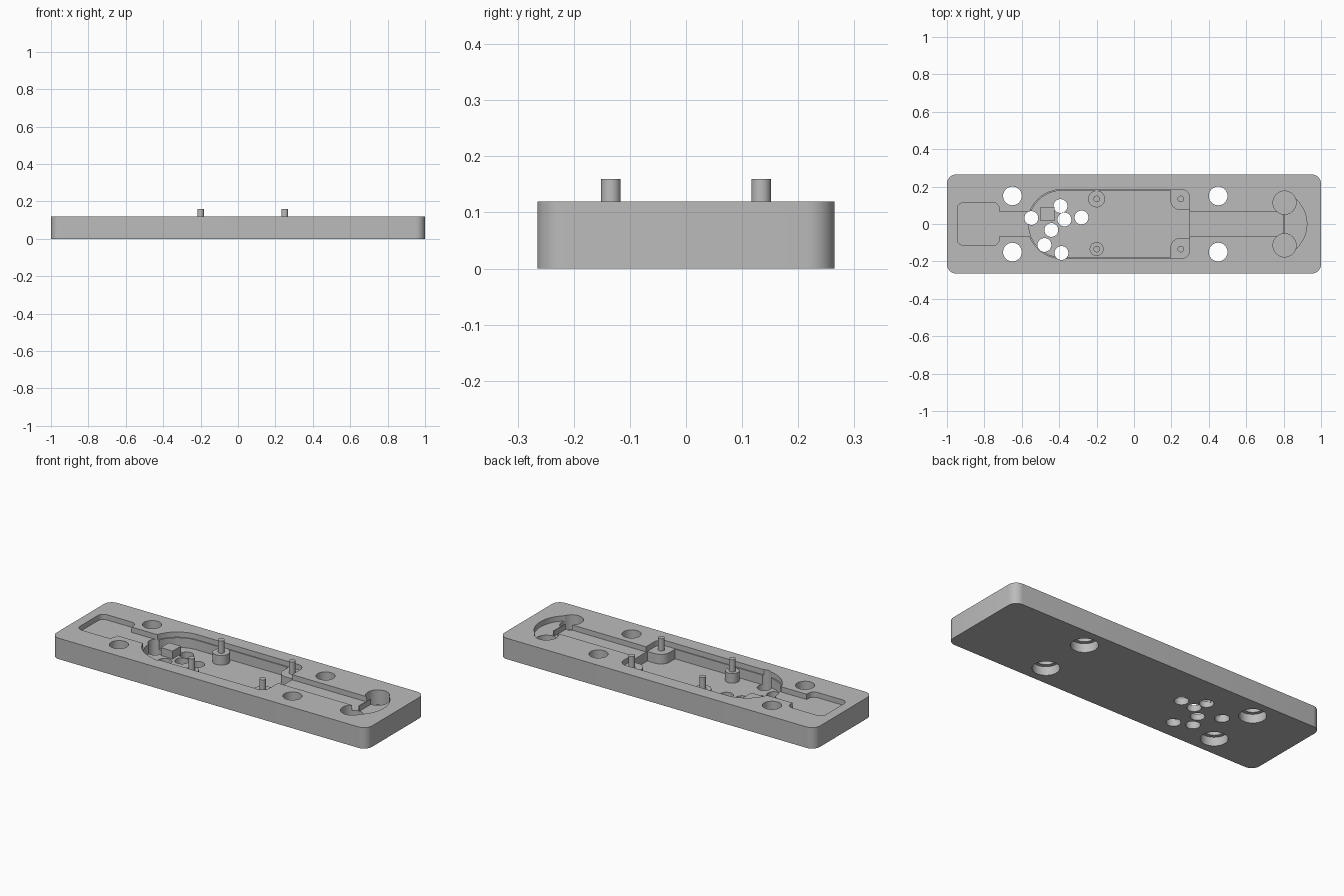
import bpy, bmesh, math

cube = bpy.data.objects.get("Cube")
if cube:
    bpy.data.objects.remove(cube, do_unlink=True)

GREY = bpy.data.materials.new("plain grey")
GREY.use_nodes = True
GREY.diffuse_color = (0.5, 0.5, 0.5, 1)
GREY.node_tree.nodes["Principled BSDF"].inputs["Base Color"].default_value = (0.5, 0.5, 0.5, 1)

TOP, LEDGE, FLOOR = 0.12, 0.09, 0.035
OVER = TOP + 0.05


def arc(cx, cy, r, a0, a1, n):
    """Points along an arc, angles in degrees."""
    angles = [math.radians(a0 + (a1 - a0) * i / n) for i in range(n + 1)]
    return [(cx + r * math.cos(a), cy + r * math.sin(a)) for a in angles]


def prism(name, outline, z0, z1):
    """Extrude a flat outline between two heights."""
    bm = bmesh.new()
    face = bm.faces.new([bm.verts.new((x, y, z0)) for x, y in outline])
    moved = bmesh.ops.extrude_face_region(bm, geom=[face])["geom"]
    bmesh.ops.translate(bm, vec=(0, 0, z1 - z0),
                        verts=[v for v in moved if isinstance(v, bmesh.types.BMVert)])
    bmesh.ops.recalc_face_normals(bm, faces=bm.faces[:])
    mesh = bpy.data.meshes.new(name)
    bm.to_mesh(mesh)
    bm.free()
    mesh.materials.append(GREY)
    ob = bpy.data.objects.new(name, mesh)
    bpy.context.collection.objects.link(ob)
    return ob


def cylinder(name, x, y, r, z0, z1):
    return prism(name, arc(x, y, r, 0, 360, 40)[:-1], z0, z1)


def rounded(x0, x1, y, r):
    """Rounded rectangle, symmetric in y."""
    return (arc(x1 - r, y - r, r, 0, 90, 8) + arc(x0 + r, y - r, r, 90, 180, 8)
            + arc(x0 + r, r - y, r, 180, 270, 8) + arc(x1 - r, r - y, r, 270, 360, 8))


def box(x0, x1, y0, y1):
    return [(x0, y0), (x1, y0), (x1, y1), (x0, y1)]


def body(x0, x1, y, corner):
    """Body outline: half round at the left, small corners at the right."""
    return (arc(x1 - corner, y - corner, corner, 0, 90, 8)[::-1]
            + arc(x1 - corner, corner - y, corner, 270, 360, 8)[::-1]
            + arc(x0 + y, 0, y, 270, 90, 32))


def cut(target, cutter):
    mod = target.modifiers.new("cut", "BOOLEAN")
    mod.operation, mod.solver, mod.object = "DIFFERENCE", "EXACT", cutter
    graph = bpy.context.evaluated_depsgraph_get()
    mesh = bpy.data.meshes.new_from_object(target.evaluated_get(graph))
    target.modifiers.clear()
    target.data = mesh
    bpy.data.objects.remove(cutter, do_unlink=True)


plate = prism("base_plate", rounded(-1, 1, 0.265, 0.05), 0, TOP)

# Shallow recesses: cable pocket, neck, body, strip and rounded end
for outline in (rounded(-0.945, -0.72, 0.115, 0.035),
                box(-0.76, -0.5, -0.064, 0.064),
                body(-0.57, 0.298, 0.184, 0.045),
                box(0.25, 0.8, -0.064, 0.064),
                arc(0.745, 0, 0.179, -70, 70, 32)):
    cut(plate, prism("recess", outline, LEDGE, OVER))

# Deep body cavity, leaving two corner pads at ledge height
cavity = prism("cavity", body(-0.563, 0.297, 0.178, 0.045), FLOOR, OVER)
for side in (-1, 1):
    pad = arc(0.25, 0.13, 0.056, 180, 270, 12) + [(0.35, 0.074), (0.35, 0.25), (0.194, 0.25)]
    cut(cavity, prism("pad", [(x, side * y) for x, y in pad], 0, LEDGE))
cut(plate, cavity)

# Finger wells beside the strip end
for side in (-1, 1):
    cut(plate, cylinder("finger_well", 0.805, side * 0.114, 0.062, FLOOR, OVER))

# Screw holes with counterbores underneath
for x in (-0.65, 0.45):
    for y in (-0.15, 0.15):
        cut(plate, cylinder("screw_hole", x, y, 0.05, -0.1, OVER))
        cut(plate, cylinder("counterbore", x, y, 0.07, -0.1, 0.05))

# Probe holes through the cavity floor
for x, y in ((-0.549, 0.032), (-0.393, 0.096), (-0.372, 0.024), (-0.281, 0.035),
             (-0.442, -0.032), (-0.479, -0.112), (-0.388, -0.155)):
    cut(plate, cylinder("probe_hole", x, y, 0.037, -0.1, OVER))

# Support block, standing bosses and locating pins
prism("support_block", box(-0.5, -0.425, 0.015, 0.09), FLOOR - 0.01, 0.08)
parts = [plate]
for side, label, r in ((1, "back", 0.045), (-1, "front", 0.037)):
    parts.append(cylinder(label + "_boss", -0.2, side * 0.134, r, FLOOR - 0.01, LEDGE))
    for x, end in ((-0.2, "right"), (0.25, "left")):
        parts.append(cylinder(f"{label}_{end}_pin", x, side * 0.134, 0.0175, LEDGE - 0.02, 0.16))

bpy.ops.object.select_all(action="DESELECT")
for ob in parts:
    ob.select_set(True)
bpy.context.view_layer.objects.active = plate
bpy.ops.object.shade_smooth_by_angle(angle=math.radians(30))
